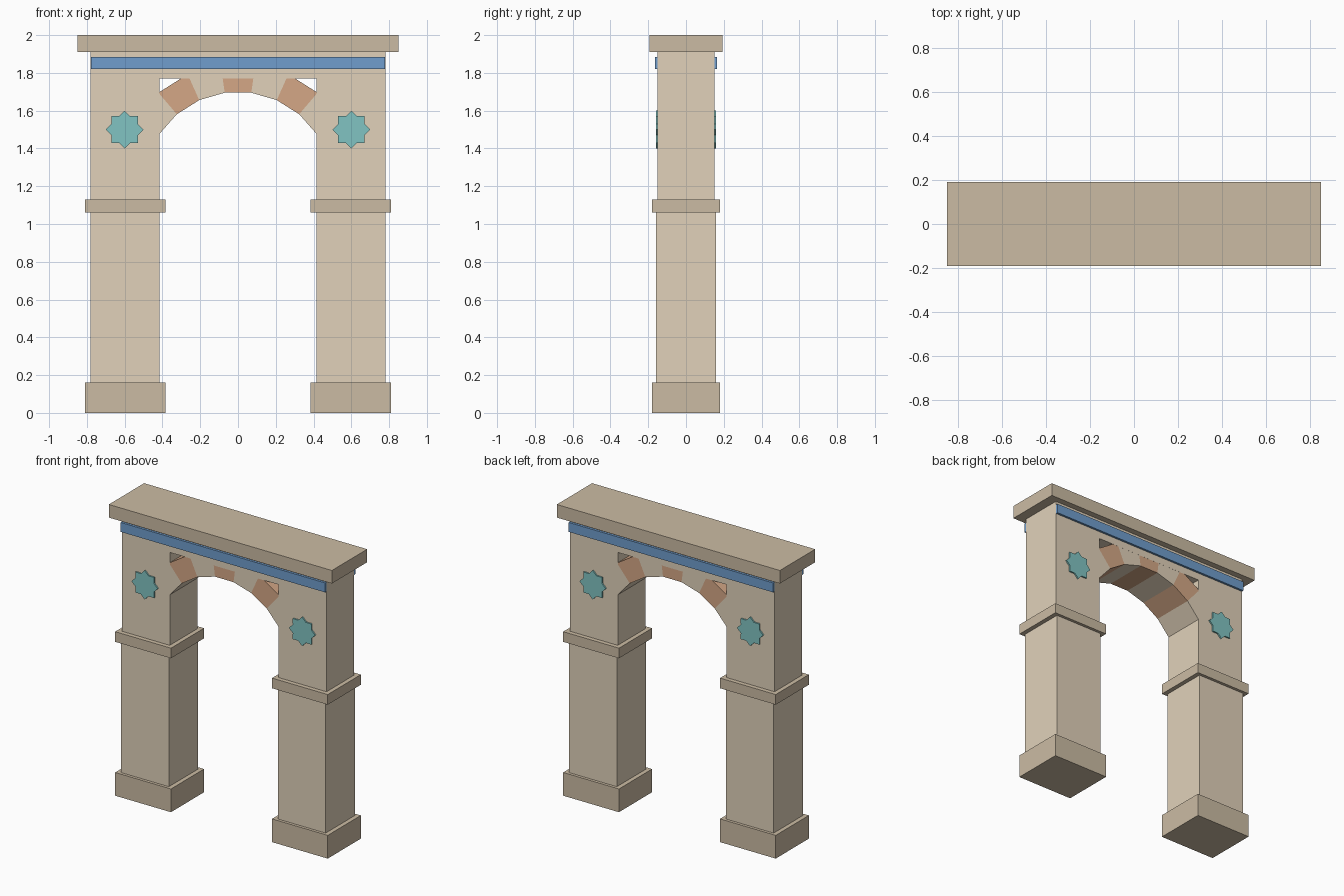
import bpy, bmesh
from math import sin, cos, pi, radians

if "Cube" in bpy.data.objects:
    bpy.data.objects.remove(bpy.data.objects["Cube"])


def material(name, rgb):
    m = bpy.data.materials.new(name)
    m.diffuse_color = (*rgb, 1)
    m.use_nodes = True
    m.node_tree.nodes["Principled BSDF"].inputs["Base Color"].default_value = m.diffuse_color
    return m


SAND = material("sandstone", (0.75, 0.64, 0.49))
TRIM = material("dark_stone", (0.60, 0.50, 0.37))
BLUE = material("blue_tile", (0.16, 0.34, 0.61))
TERRA = material("terracotta", (0.66, 0.39, 0.24))
TEAL = material("teal_tile", (0.22, 0.55, 0.54))


def prism(name, outline, y0, y1, mat):
    """Extrude an (x, z) outline from y0 to y1."""
    bm = bmesh.new()
    face = bm.faces.new([bm.verts.new((x, y0, z)) for x, z in outline])
    ext = bmesh.ops.extrude_face_region(bm, geom=[face])
    verts = [v for v in ext["geom"] if isinstance(v, bmesh.types.BMVert)]
    bmesh.ops.translate(bm, verts=verts, vec=(0, y1 - y0, 0))
    bmesh.ops.recalc_face_normals(bm, faces=bm.faces)
    me = bpy.data.meshes.new(name)
    bm.to_mesh(me)
    bm.free()
    me.materials.append(mat)
    ob = bpy.data.objects.new(name, me)
    bpy.context.collection.objects.link(ob)
    return ob


def block(name, x0, x1, z0, z1, half_depth, mat):
    return prism(name, [(x0, z0), (x1, z0), (x1, z1), (x0, z1)],
                 -half_depth, half_depth, mat)


# Piers, with plinth and impost band, plus star tiles front and back
for side, s in (("left", -1), ("right", 1)):
    for part, a, b, z0, z1, d, mat in (
            ("plinth", 0.385, 0.81, 0, 0.16, 0.18, TRIM),
            ("lower_pier", 0.415, 0.78, 0.16, 1.06, 0.16, SAND),
            ("impost", 0.385, 0.81, 1.06, 1.13, 0.18, TRIM),
            ("upper_pier", 0.415, 0.78, 1.13, 1.77, 0.15, SAND)):
        block(f"{side}_{part}", s * a, s * b, z0, z1, d, mat)
    star = []
    for i in range(16):
        r = 0.0765 if i % 2 else 0.1
        star.append((s * 0.6 + r * sin(i * pi / 8), 1.5 + r * cos(i * pi / 8)))
    prism(f"{side}_front_star", star, -0.16, -0.145, TEAL)
    prism(f"{side}_back_star", star, 0.145, 0.16, TEAL)

# Horseshoe arch of alternating wedge stones
STEP, SPRING, R_IN, R_OUT = radians(210 / 13), 1.2, 0.5, 0.65
for k in range(-6, 7):
    a, b = (k - 0.5) * STEP, (k + 0.5) * STEP
    wedge = [(r * sin(t), SPRING + r * cos(t))
             for r, t in ((R_IN, a), (R_IN, b), (R_OUT, b), (R_OUT, a))]
    prism(f"arch_stone_{k + 7}", wedge, -0.1495, 0.1495, SAND if k % 2 else TERRA)

# Lintel, tile band and cornice
block("lintel", -0.78, 0.78, 1.77, 1.91, 0.15, SAND)
block("tile_band", -0.7795, 0.7795, 1.82, 1.885, 0.165, BLUE)
block("cornice", -0.85, 0.85, 1.91, 2.0, 0.192, TRIM)
